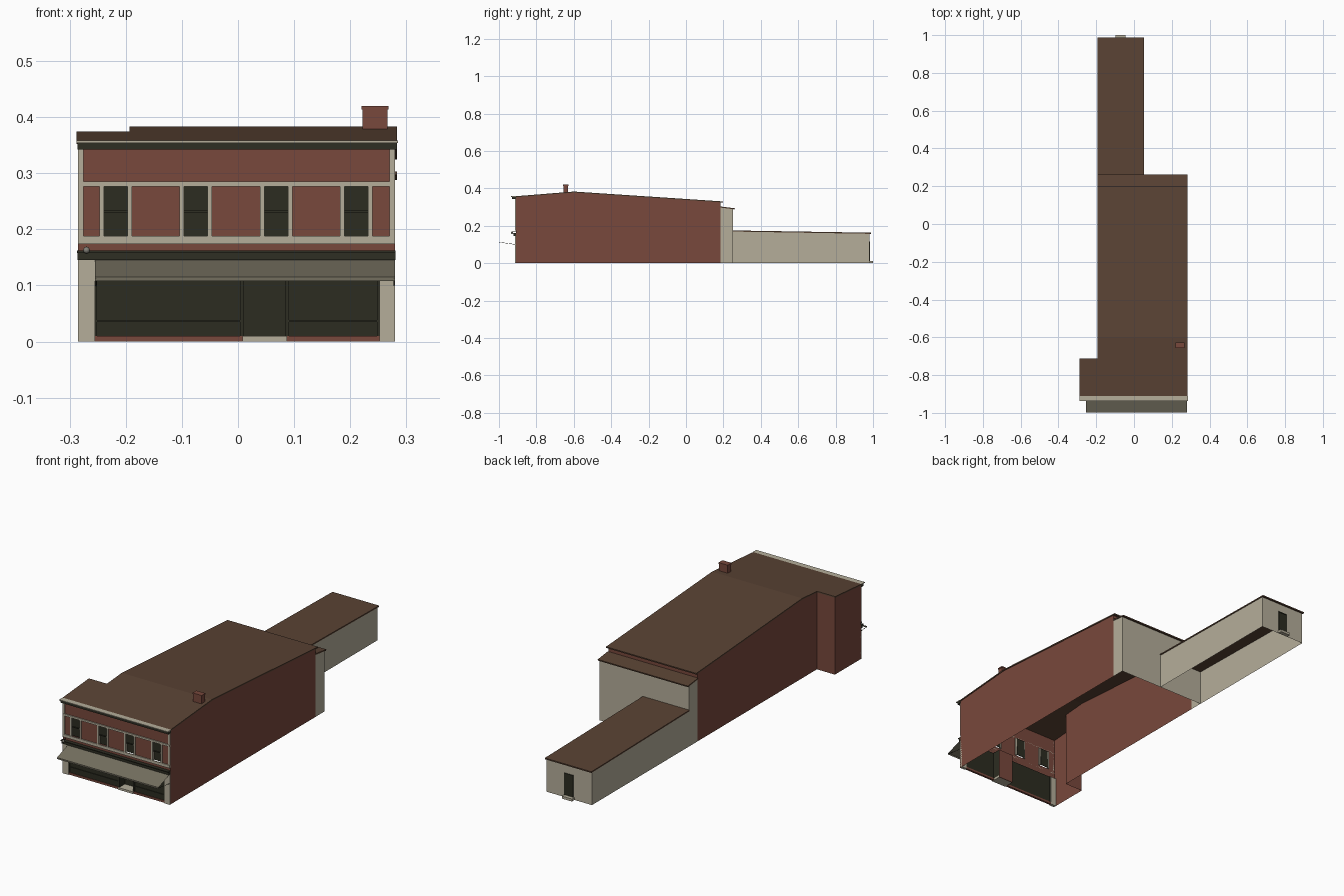
import bpy, bmesh
from mathutils import Vector

cube = bpy.data.objects.get("Cube")
if cube:
    bpy.data.objects.remove(cube)


def material(name, rgb):
    linear = [((c / 255 + 0.055) / 1.055) ** 2.4 for c in rgb]
    m = bpy.data.materials.new(name)
    m.use_nodes = True
    m.diffuse_color = (*linear, 1)
    m.node_tree.nodes["Principled BSDF"].inputs["Base Color"].default_value = (*linear, 1)
    return m


BRICK = material("brick red", (120, 72, 60))
CREAM = material("cream trim", (181, 174, 154))
ROOF = material("brown roofing", (90, 67, 52))
DARK = material("dark green paint", (46, 46, 35))
GLASS = material("dark glass", (44, 44, 33))
AWNING = material("grey canvas", (116, 111, 95))
METAL = material("grey metal", (130, 128, 120))


def finish(name, bm, mat):
    mesh = bpy.data.meshes.new(name)
    bm.to_mesh(mesh)
    bm.free()
    mesh.materials.append(mat)
    obj = bpy.data.objects.new(name, mesh)
    bpy.context.collection.objects.link(obj)
    return obj


def faces(name, polygons, mat):
    bm = bmesh.new()
    for poly in polygons:
        bm.faces.new([bm.verts.new(p) for p in poly])
    bmesh.ops.remove_doubles(bm, verts=bm.verts, dist=1e-5)
    return finish(name, bm, mat)


def box(name, x, y, z, mat):
    bm = bmesh.new()
    bmesh.ops.create_cube(bm, size=1)
    for v in bm.verts:
        v.co = [r[0] if c < 0 else r[1] for c, r in zip(v.co, (x, y, z))]
    return finish(name, bm, mat)


def rod(name, a, b, radius, mat):
    a, b = Vector(a), Vector(b)
    bm = bmesh.new()
    bmesh.ops.create_cone(bm, cap_ends=True, segments=6, radius1=radius,
                          radius2=radius, depth=(b - a).length)
    turn = (b - a).to_track_quat('Z', 'Y').to_matrix()
    for v in bm.verts:
        v.co = turn @ v.co + (a + b) / 2
    return finish(name, bm, mat)


def walls(name, path, top, mat, base=0):
    """Open shell of upright walls whose top edge follows the roof."""
    quads = [[(*a, base), (*b, base), (*b, top(b[1])), (*a, top(a[1]))]
             for a, b in zip(path, path[1:])]
    return faces(name, quads, mat)


def roof(name, plans, top, thickness=0.006):
    obj = faces(name, [[(x, y, top(y)) for x, y in p] for p in plans], ROOF)
    mod = obj.modifiers.new("thickness", 'SOLIDIFY')
    mod.thickness, mod.offset = thickness, -1
    return obj


def slope(y0, z0, y1, z1):
    return lambda y: z0 + (z1 - z0) * (y - y0) / (y1 - y0)


# Overall plan
LEFT, RIGHT, WEST = 0.28, -0.19, -0.285
FRONT, NOTCH, RIDGE, REAR, BLOCK, END = -0.91, -0.715, -0.6, 0.185, 0.25, 0.98
front_slope = slope(FRONT, 0.358, RIDGE, 0.383)
rear_slope = slope(RIDGE, 0.383, REAR, 0.331)
block_slope = slope(REAR, 0.303, BLOCK, 0.295)
wing_slope = slope(BLOCK, 0.175, END, 0.163)


def main_slope(y):
    return front_slope(y) if y < RIDGE else rear_slope(y)


# Main hall, rear block and rear wing
walls("left_brick_wall", [(LEFT, FRONT), (LEFT, RIDGE), (LEFT, REAR)], main_slope, BRICK)
walls("rear_gable_strip", [(LEFT, REAR), (RIGHT, REAR)], main_slope, BRICK, 0.28)
walls("right_brick_wall", [(RIGHT, REAR), (RIGHT, RIDGE), (RIGHT, NOTCH),
                           (WEST, NOTCH), (WEST, FRONT)], main_slope, BRICK)
walls("rear_block_walls", [(LEFT, REAR), (LEFT, BLOCK), (RIGHT, BLOCK), (RIGHT, REAR)],
      block_slope, CREAM)
walls("rear_wing_walls", [(0.05, BLOCK), (0.05, END), (RIGHT, END), (RIGHT, BLOCK)],
      wing_slope, CREAM)

# Roofs
E = 0.003
roof("main_roof", [
    [(WEST - E, FRONT), (LEFT + E, FRONT), (LEFT + E, RIDGE), (RIGHT - E, RIDGE),
     (RIGHT - E, NOTCH + E), (WEST - E, NOTCH + E)],
    [(RIGHT - E, RIDGE), (LEFT + E, RIDGE), (LEFT + E, 0.198), (RIGHT - E, 0.198)]], main_slope)


def roof_rect(name, x0, x1, y0, y1, top):
    roof(name, [[(x0, y0), (x1, y0), (x1, y1), (x0, y1)]], top)


roof_rect("rear_block_roof", RIGHT - E, LEFT + E, REAR, 0.261, block_slope)
roof_rect("rear_wing_roof", RIGHT - E, 0.05 + E, BLOCK, END + 0.008, wing_slope)

# Chimney
box("chimney", (0.222, 0.266), (-0.655, -0.63), (0.36, 0.416), BRICK)
box("chimney_cap", (0.22, 0.268), (-0.657, -0.628), (0.414, 0.42), BRICK)

# Upper front wall with four window openings
WINDOWS = [(c - 0.021, c + 0.021) for c in (-0.218, -0.075, 0.068, 0.211)]
SILL, HEAD = 0.188, 0.276
xs = [WEST] + [x for w in WINDOWS for x in w] + [LEFT]
zs = [0.14, SILL, HEAD, 0.357]
cells = []
for i in range(len(xs) - 1):
    for j in range(3):
        if not (j == 1 and i % 2):
            a, b, c, d = xs[i], xs[i + 1], zs[j], zs[j + 1]
            cells.append([(a, FRONT, c), (b, FRONT, c), (b, FRONT, d), (a, FRONT, d)])
faces("upper_front_wall", cells, BRICK)

F = FRONT - 0.004
for n, (a, b) in enumerate(WINDOWS, 1):
    mid = (SILL + HEAD) / 2
    box(f"window_{n}_upper_sash", (a, b), (FRONT + 0.003, FRONT + 0.006), (mid, HEAD), GLASS)
    box(f"window_{n}_lower_sash", (a, b), (FRONT + 0.006, FRONT + 0.009), (SILL, mid), GLASS)
    box(f"window_{n}_meeting_rail", (a, b), (FRONT, FRONT + 0.004), (mid - 0.002, mid + 0.002), DARK)
    for side, x in (("right", a - 0.008), ("left", b)):
        box(f"window_{n}_{side}_trim", (x, x + 0.008), (F, FRONT + 0.006), (SILL, HEAD), CREAM)

# Cream bands and corner strips
box("sill_band", (WEST, LEFT), (F - 0.001, FRONT), (0.174, SILL), CREAM)
box("head_band", (WEST, LEFT), (F - 0.001, FRONT), (HEAD, 0.285), CREAM)
for side, x in (("right", WEST), ("left", LEFT - 0.01)):
    box(f"{side}_corner_strip", (x, x + 0.01), (F, FRONT), (SILL, 0.342), CREAM)

# Cornice
box("cornice_fascia", (WEST - 0.001, LEFT + 0.003), (-0.929, FRONT), (0.342, 0.354), DARK)
box("cornice_top", (WEST - 0.003, LEFT + 0.005), (-0.936, FRONT), (0.354, 0.358), CREAM)

# Shop front
for side, x in (("right", WEST), ("left", 0.252)):
    box(f"{side}_shop_pier", (x, x + 0.03 if x < 0 else LEFT), (F, FRONT + 0.01), (0, 0.145), CREAM)
box("shop_fascia", (WEST - 0.001, LEFT + 0.001), (-0.922, FRONT), (0.145, 0.158), DARK)
box("shop_fascia_cap", (WEST - 0.002, LEFT + 0.001), (-0.927, FRONT), (0.158, 0.162), DARK)
D0, D1, BACK = 0.008, 0.087, FRONT + 0.045
for side, a, b in (("right", WEST + 0.03, D0), ("left", D1, 0.252)):
    box(f"{side}_shop_base", (a, b), (FRONT, FRONT + 0.01), (0, 0.01), BRICK)
    box(f"{side}_shop_window", (a, b), (FRONT + 0.003, FRONT + 0.006), (0.01, 0.145), GLASS)
    box(f"{side}_shop_rail", (a, b), (FRONT, FRONT + 0.004), (0.035, 0.038), DARK)
    for end, x in (("outer", a), ("inner", b - 0.004)):
        box(f"{side}_shop_{end}_post", (x, x + 0.004), (FRONT, FRONT + 0.007), (0.01, 0.145), DARK)

# Recessed entrance
box("entrance_step", (D0, D1), (F, BACK), (0, 0.01), CREAM)
for side, x in (("right", D0), ("left", D1 - 0.003)):
    box(f"entrance_{side}_side", (x, x + 0.003), (FRONT, BACK), (0.01, 0.145), GLASS)
box("entrance_back_wall", (D0, D1), (BACK, BACK + 0.003), (0, 0.145), BRICK)
box("entrance_door", (D0, D1), (BACK - 0.003, BACK), (0.01, 0.145), GLASS)
box("entrance_ceiling", (D0, D1), (FRONT, BACK), (0.142, 0.145), DARK)

# Awning with valance and side arms
A0, A1, TIP = -0.255, 0.28, -0.999
faces("awning_canvas", [
    [(A0, TIP, 0.115), (A1, TIP, 0.115), (A1, FRONT - 0.006, 0.145), (A0, FRONT - 0.006, 0.145)],
    [(A0, TIP, 0.108), (A1, TIP, 0.108), (A1, TIP, 0.115), (A0, TIP, 0.115)]], AWNING)
for side, x in (("right", A0 + 0.002), ("left", A1 - 0.002)):
    rod(f"awning_{side}_arm", (x, TIP, 0.112), (x, FRONT, 0.1), 0.001, DARK)

# Wall lamp at the corner
rod("lamp_bracket", (-0.27, FRONT, 0.168), (-0.27, -0.932, 0.168), 0.0015, DARK)
bm = bmesh.new()
bmesh.ops.create_uvsphere(bm, u_segments=12, v_segments=8, radius=0.006)
bmesh.ops.translate(bm, verts=bm.verts, vec=(-0.27, -0.93, 0.163))
for f in bm.faces:
    f.smooth = True
finish("lamp_globe", bm, METAL)

# Back door and its step
box("back_door", (-0.09, -0.05), (END - 0.002, END + 0.002), (0.012, 0.112), GLASS)
for side, x in (("right", -0.094), ("left", -0.05)):
    box(f"back_door_{side}_frame", (x, x + 0.004), (END, END + 0.004), (0.012, 0.112), DARK)
box("back_door_lintel", (-0.094, -0.046), (END, END + 0.004), (0.112, 0.116), DARK)
box("back_step", (-0.098, -0.045), (END, 1.0), (0, 0.012), CREAM)
